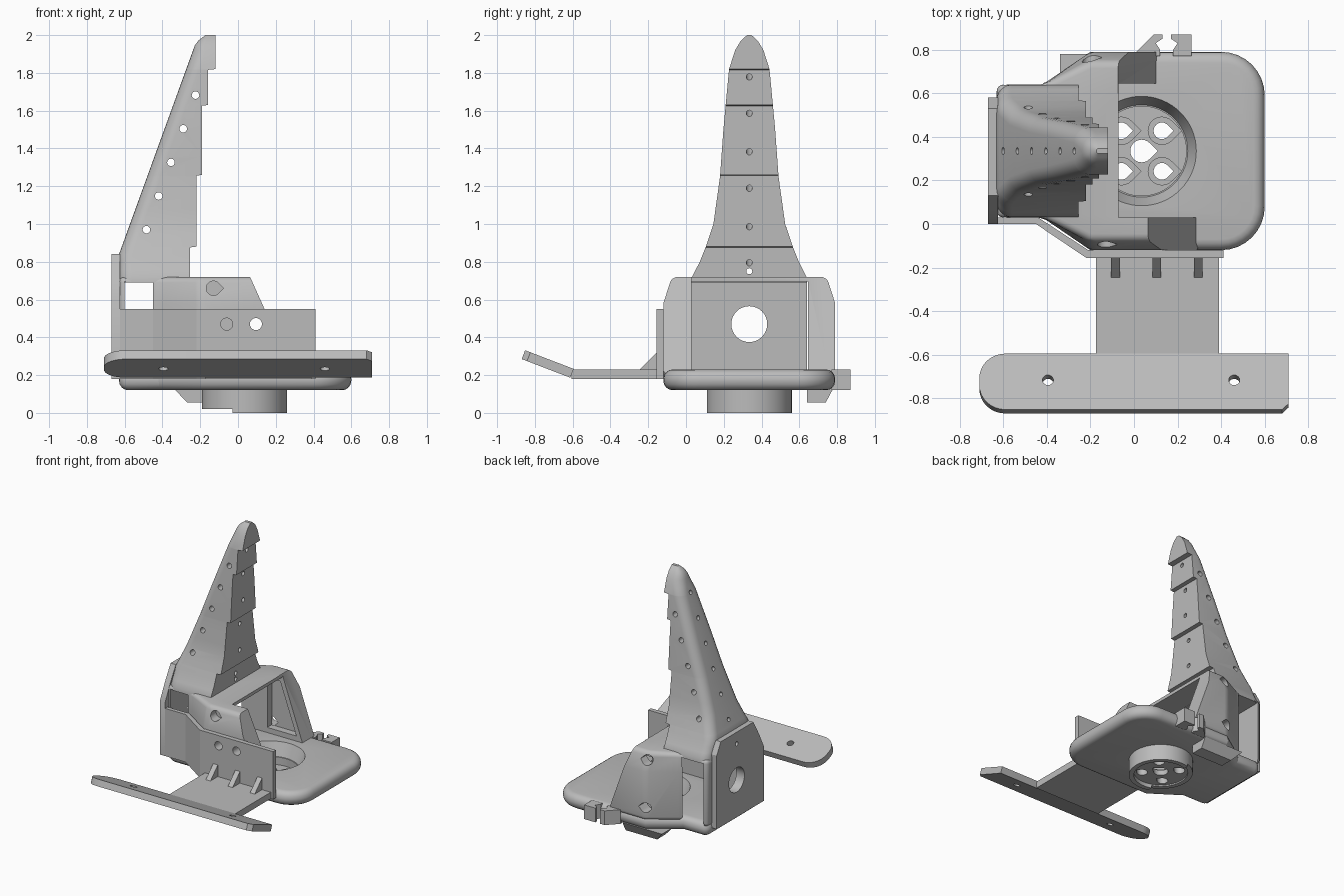
import bpy, bmesh
from math import sin, cos, pi, radians, atan2
from mathutils import Matrix, Vector

if "Cube" in bpy.data.objects:
    bpy.data.objects.remove(bpy.data.objects["Cube"])

grey = bpy.data.materials.new("plain grey")
grey.use_nodes = True
COLOR = (0.5, 0.5, 0.5, 1)
grey.diffuse_color = COLOR
grey.node_tree.nodes["Principled BSDF"].inputs["Base Color"].default_value = COLOR
MID = 0.335  # y of the symmetry plane of fin, hub and housing


def loft(name, rings):
    """Closed solid through rings of 3D points."""
    bm = bmesh.new()
    vs = [[bm.verts.new(p) for p in ring] for ring in rings]
    n = len(vs[0])
    for a, b in zip(vs, vs[1:]):
        for i in range(n):
            bm.faces.new((a[i], a[(i + 1) % n], b[(i + 1) % n], b[i]))
    bm.faces.new(vs[0])
    bm.faces.new(vs[-1])
    bmesh.ops.recalc_face_normals(bm, faces=bm.faces)
    me = bpy.data.meshes.new(name)
    bm.to_mesh(me)
    bm.free()
    me.materials.append(grey)
    ob = bpy.data.objects.new(name, me)
    bpy.context.collection.objects.link(ob)
    return ob


def prism(name, pts, axis, lo, hi):
    """Extrude a 2D outline along an axis."""
    place = {"x": lambda p, d: (d, p[0], p[1]),
             "y": lambda p, d: (p[0], d, p[1]),
             "z": lambda p, d: (p[0], p[1], d)}[axis]
    return loft(name, [[place(p, d) for p in pts] for d in (lo, hi)])


def box(name, x, y, z):
    return prism(name, [(x[0], y[0]), (x[1], y[0]), (x[1], y[1]), (x[0], y[1])], "z", *z)


def circle(cx, cy, r, n=32):
    return [(cx + r * cos(2 * pi * i / n), cy + r * sin(2 * pi * i / n)) for i in range(n)]


def teardrop(cx, cy, r):
    arc = [radians(45 + 270 * i / 18) for i in range(19)]
    return [(cx + r * cos(a), cy + r * sin(a)) for a in arc] + [(cx + r * 1.42, cy)]


def corner(cx, cy, r, start, n=8):
    return [(cx + r * cos(a), cy + r * sin(a))
            for a in (radians(start + 90 * i / n) for i in range(n + 1))]


def apply(ob, kind, **settings):
    m = ob.modifiers.new(kind, kind)
    for k, v in settings.items():
        setattr(m, k, v)
    bpy.context.view_layer.objects.active = ob
    bpy.ops.object.modifier_apply(modifier=m.name)


def cut(ob, *cutters):
    for c in cutters:
        apply(ob, "BOOLEAN", operation="DIFFERENCE", solver="EXACT", object=c)
        bpy.data.objects.remove(c)


def bevel(ob, width, angle=25, segments=4):
    apply(ob, "BEVEL", width=width, segments=segments, limit_method="ANGLE",
          angle_limit=radians(angle))


# Base plate with a conical hub recess
HX = 0.035
left_end = [(-0.2, 0.79), (-0.42, 0.64), (-0.63, 0.64), (-0.63, 0.03), (-0.42, 0.03), (-0.2, -0.12)]
base = prism("base_plate", left_end + corner(0.4, 0.08, 0.2, -90) + corner(0.4, 0.59, 0.2, 0),
             "z", 0.12, 0.23)
bevel(base, 0.05, 40)
cut(base, loft("recess", [[(x, y, z) for x, y in circle(HX, MID, r, 64)]
                          for r, z in ((0.2, 0.1), (0.255, 0.24))]))

# Hub with teardrop holes
hub = prism("hub", circle(HX, MID, 0.225, 64), "z", 0, 0.13)
cut(hub, prism("c", circle(HX, MID, 0.205, 64), "z", 0.07, 0.2),
    prism("c", circle(HX, MID, 0.19, 64), "z", -0.1, 0.03),
    box("c", (-0.3, -0.03), (0, 0.7), (-0.1, 0.02)),
    prism("c", teardrop(HX, MID, 0.052), "z", -0.1, 0.2))
for sx in (-1, 1):
    for sy in (-1, 1):
        x, y = HX + 0.093 * sx, MID + 0.093 * sy
        cut(hub, prism("c", teardrop(x, y, 0.038), "z", -0.1, 0.2))
        boss = prism("hub_boss", teardrop(x, y, 0.065), "z", 0.05, 0.09)
        cut(boss, prism("c", teardrop(x, y, 0.038), "z", 0, 0.2))

# Housing: tapered shell, hollow inside, open towards +x with raked side walls
def housing_ring(z, inset):
    pts = left_end + [(0.36, -0.12), (0.36, 0.79)]
    return [(x, y + (inset if y < MID else -inset) * (abs(y - MID) > 0.4), z) for x, y in pts]


housing = loft("housing", [housing_ring(0.2, 0), housing_ring(0.58, 0), housing_ring(0.72, 0.045)])
bevel(housing, 0.03, 20)
cut(housing,
    box("c", (-0.6, 0.6), (0.03, 0.645), (0.1, 0.695)),
    box("c", (-0.07, 0.6), (0.03, 0.645), (0.1, 0.9)),
    prism("c", [(0.055, 0.74), (0.32, 0.15), (0.6, 0.15), (0.6, 0.74)], "y", -0.3, 0.1),
    prism("c", [(-0.08, 0.74), (0.13, 0.15), (0.6, 0.15), (0.6, 0.74)], "y", 0.6, 0.9),
    prism("c", [(-0.2, 0.66), (-0.09, 0.66), (0.05, 0.27), (-0.2, 0.27)], "y", 0.6, 0.7),
    prism("c", circle(MID, 0.47, 0.095), "x", -0.8, -0.5),
    prism("c", teardrop(-0.13, 0.66, 0.038), "y", -0.2, -0.03),
    prism("c", teardrop(-0.2, 0.66, 0.038), "y", 0.7, 0.9),
    prism("c", teardrop(-0.2, 0.3, 0.038), "y", 0.7, 0.9),
    prism("c", circle(-0.06, 0.47, 0.032), "y", -0.2, -0.03),
    prism("c", circle(0.095, 0.47, 0.032), "y", -0.2, 0.1))

# Fin: rounded outer edge, stepped inner face
WIDTHS = [(0.69, 0.305), (0.72, 0.303), (0.8, 0.262), (0.88, 0.23), (1, 0.19), (1.25, 0.155), (1.5, 0.137),
          (1.63, 0.125), (1.82, 0.107), (1.92, 0.075), (1.97, 0.045), (2, 0.012)]
STEPS = [(0.88, -0.255), (1.26, -0.22), (1.63, -0.19), (1.82, -0.16), (9, -0.12)]


def half_width(z):
    for (z0, w0), (z1, w1) in zip(WIDTHS, WIDTHS[1:]):
        if z <= z1:
            return w0 + (w1 - w0) * (z - z0) / (z1 - z0)
    return WIDTHS[-1][1]


def fin_ring(z):
    w = half_width(z)
    inner = next(x for top, x in STEPS if z < top)
    outer = -0.63 + max(0, z - 0.84) * 0.363 + max(0, z - 1.96) * 0.9
    r = min(0.07, w * 0.9, (inner - outer) * 0.8)
    pts = [(inner, MID - w), (inner, MID + w)]
    pts += corner(outer + r, MID + w - r, r, 90, 6) + corner(outer + r, MID - w + r, r, 180, 6)
    return [(x, y, z) for x, y in pts]


levels = [z for z, _ in WIDTHS] + [0.76, 0.84, 0.94, 1.08, 1.16, 1.36, 1.72, 1.87, 1.945, 1.985]
levels += [1.26] + [top - 0.004 for top, _ in STEPS[:-1]]
fin = loft("fin", [fin_ring(z) for z in sorted(levels)])
for i in range(5):
    cut(fin, prism("c", circle(-0.485 + 0.065 * i, 0.97 + 0.178 * i, 0.02, 16), "y", -0.2, 0.9))
for i in range(6):  # holes square to the sloping back
    c = prism("c", circle(0, 0, 0.016, 16), "z", -0.1, 0.6)
    c.matrix_world = (Matrix.Translation((-0.6 + 0.065 * i, MID, 0.92 + 0.18 * i))
                      @ Matrix.Rotation(pi / 2 + atan2(0.363, 1), 4, "Y"))
    bpy.context.view_layer.update()
    cut(fin, c)
cut(fin, prism("c", circle(MID, 0.75, 0.016, 16), "x", -0.8, 0))

# Rear mounting plate
rear = prism("rear_plate", [(0, 0.18), (0.58, 0.18), (0.58, 0.75), (0.53, 0.84), (0.13, 0.84),
                            (0.06, 0.72), (0, 0.6)], "x", -0.67, -0.625)
cut(rear, prism("c", circle(MID, 0.47, 0.095), "x", -0.8, -0.5),
    prism("c", circle(MID, 0.75, 0.016, 16), "x", -0.8, -0.5))

# Bent front bracket
bracket = prism("front_bracket", [(0.41, -0.155), (-0.22, -0.155), (-0.45, 0), (-0.66, 0), (-0.66, 0.03),
                                  (-0.44, 0.03), (-0.21, -0.12), (0.41, -0.12)], "z", 0.18, 0.55)
cut(bracket, *[prism("c", circle(x, 0.47, 0.032), "y", -0.3, 0) for x in (-0.06, 0.095)])

# Shelf with ribs, and the tilted bar at its end
box("shelf", (-0.175, 0.39), (-0.605, -0.13), (0.18, 0.23))
for x in (-0.085, 0.105, 0.295):
    prism("rib", [(-0.25, 0.225), (-0.15, 0.225), (-0.15, 0.325)], "x", x - 0.02, x + 0.02)
bar = prism("front_bar", [(0.71, 0), *corner(-0.59, -0.12, 0.12, 90), *corner(-0.59, -0.155, 0.12, 180),
                          (0.68, -0.275), (0.71, -0.245)], "z", -0.05, 0)
cut(bar, *[prism("c", circle(x, -0.13, 0.025, 20), "z", -0.2, 0.2) for x in (-0.395, 0.46)])
bar.data.transform(Matrix.Translation((0, -0.595, 0.233)) @ Matrix.Rotation(radians(-21), 4, "X"))

# Cable hooks at the back and the tapered block under the plate
prism("hook_left", [(0.01, 0.77), (0.01, 0.79), (0.09, 0.87), (0.13, 0.87), (0.13, 0.85), (0.1, 0.83),
                    (0.12, 0.8), (0.12, 0.77)], "z", 0.12, 0.23)
prism("hook_right", [(0.18, 0.77), (0.18, 0.8), (0.2, 0.83), (0.17, 0.85), (0.17, 0.87), (0.265, 0.87),
                     (0.265, 0.77)], "z", 0.12, 0.23)
loft("under_block", [[(-0.34, 0.64, 0.13), (0, 0.64, 0.13), (0, 0.78, 0.13), (-0.34, 0.78, 0.13)],
                     [(-0.27, 0.64, 0.055), (0, 0.64, 0.055), (0, 0.74, 0.055), (-0.27, 0.74, 0.055)]])

# Smooth shading with sharp edges kept
for ob in bpy.context.collection.objects:
    if ob.type == "MESH" and grey.name in ob.data.materials:
        bpy.ops.object.select_all(action="DESELECT")
        ob.select_set(True)
        bpy.context.view_layer.objects.active = ob
        bpy.ops.object.shade_smooth_by_angle(angle=radians(28))
